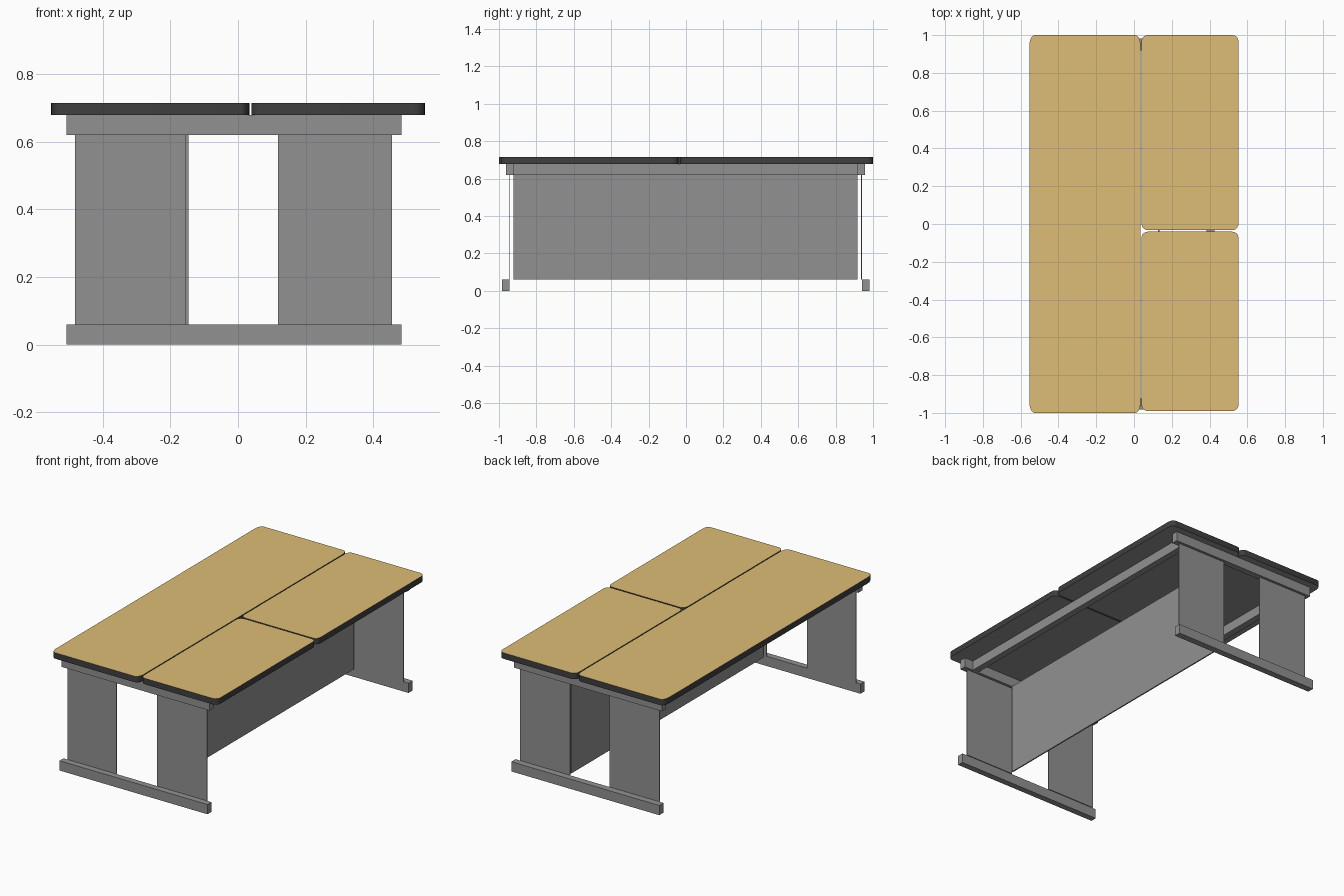
import bpy
import bmesh

cube = bpy.data.objects.get("Cube")
if cube:
    bpy.data.objects.remove(cube, do_unlink=True)


def make_material(name, rgb):
    mat = bpy.data.materials.new(name)
    color = (*rgb, 1.0)
    mat.diffuse_color = color
    mat.use_nodes = True
    mat.node_tree.nodes["Principled BSDF"].inputs["Base Color"].default_value = color
    return mat


wood = make_material("tan wood", (0.73, 0.51, 0.18))
edge = make_material("dark edging", (0.05, 0.05, 0.05))
metal = make_material("grey metal", (0.285, 0.285, 0.285))


def add_object(name, bm, mats):
    mesh = bpy.data.meshes.new(name)
    bm.to_mesh(mesh)
    bm.free()
    for m in mats:
        mesh.materials.append(m)
    obj = bpy.data.objects.new(name, mesh)
    bpy.context.scene.collection.objects.link(obj)
    return obj


def cuboid(xs, ys, zs):
    bm = bmesh.new()
    bmesh.ops.create_cube(bm, size=1)
    for v in bm.verts:
        v.co = [lim[0] if c < 0 else lim[1] for c, lim in zip(v.co, (xs, ys, zs))]
    return bm


def box(name, xs, ys, zs):
    add_object(name, cuboid(xs, ys, zs), [metal])


def worktop(name, xs, ys, corner, stretch):
    """Slab with rounded corners, wood above, dark rim, grey underside."""
    bm = cuboid(xs, [y / stretch for y in ys], (0.679, 0.715))
    upright = [e for e in bm.edges
               if abs(e.verts[0].co.z - e.verts[1].co.z) > 0.001]
    bmesh.ops.bevel(bm, geom=upright, offset=corner, segments=5,
                    profile=0.5, affect='EDGES')
    for v in bm.verts:
        v.co.y *= stretch
    bm.normal_update()
    for f in bm.faces:
        f.material_index = 0 if f.normal.z > 0.9 else 2 if f.normal.z < -0.9 else 1
    obj = add_object(name, bm, [wood, edge, metal])
    bpy.ops.object.select_all(action='DESELECT')
    obj.select_set(True)
    bpy.context.view_layer.objects.active = obj
    bpy.ops.object.shade_smooth_by_angle()


# Three worktops
worktop("main_worktop", (-0.553, 0.034), (-1.0, 1.0), 0.027, 1.8)
worktop("back_side_worktop", (0.04, 0.553), (-0.032, 1.0), 0.032, 1.0)
worktop("front_side_worktop", (0.04, 0.553), (-0.99, -0.041), 0.032, 1.0)

# End frames: foot, two sheet legs and a top rail
frame_x = (-0.508, 0.484)
leg_z = (0.059, 0.62)
rail_z = (0.62, 0.679)
for end, foot_y, leg_y, rail_y, inner in (
        ("front", (-0.983, -0.945), (-0.945, -0.940), (-0.963, -0.923), -0.154),
        ("back", (0.941, 0.981), (0.936, 0.941), (0.918, 0.957), -0.146)):
    box(end + "_foot", frame_x, foot_y, (0, 0.059))
    box(end + "_top_rail", frame_x, rail_y, rail_z)
    box(end + "_right_leg", (-0.482, inner), leg_y, leg_z)
    box(end + "_left_leg", (0.118, 0.455), leg_y, leg_z)

# Long beams under the worktops
span = (-0.923, 0.918)
box("right_beam", (-0.455, -0.415), span, rail_z)
box("left_beam", (0.385, 0.425), span, rail_z)

# Upright panel between the end frames
box("modesty_panel", (0.126, 0.134), span, leg_z)
